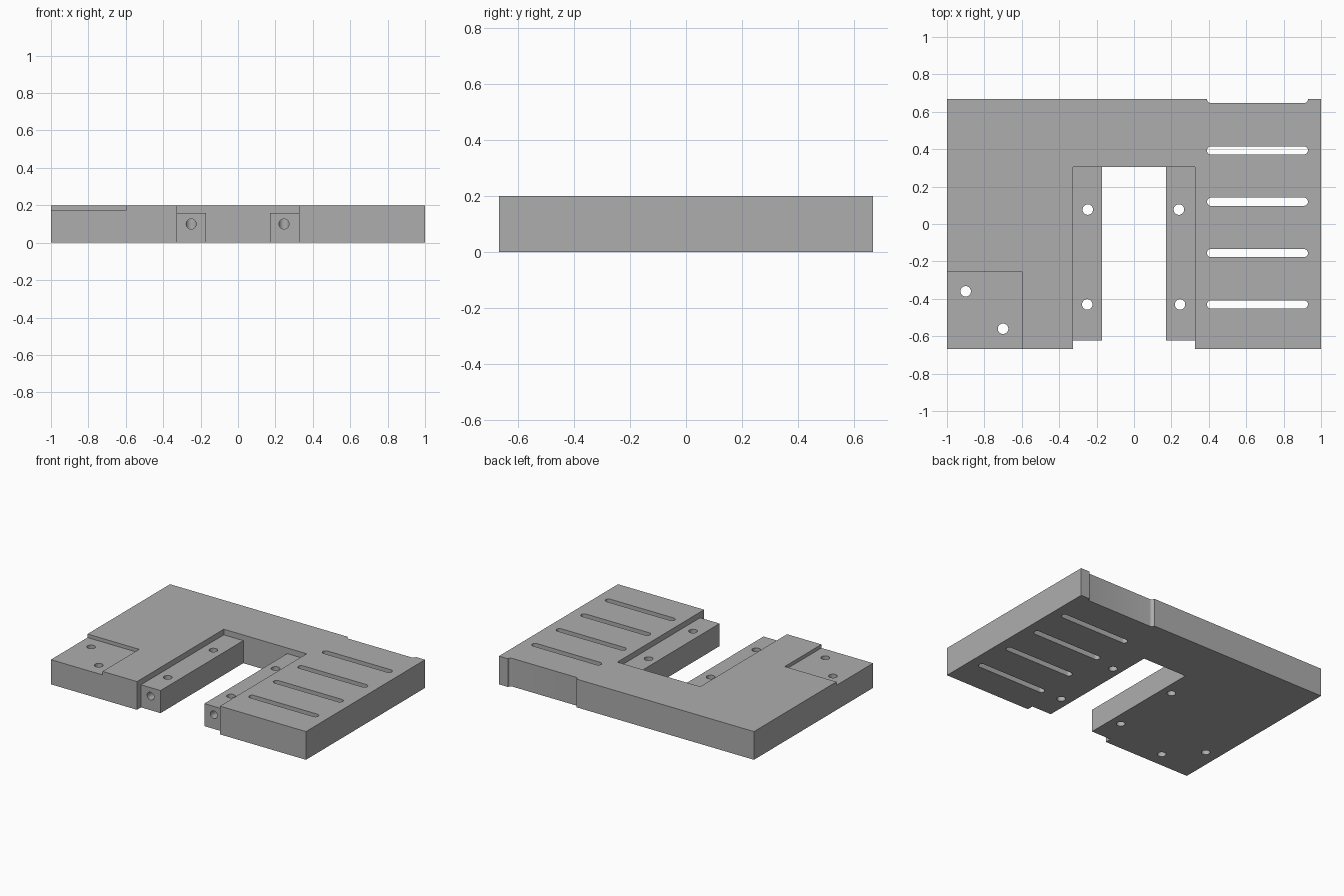
import bpy, bmesh
from math import pi, sin, cos
from mathutils import Matrix

cube = bpy.data.objects.get("Cube")
if cube:
    bpy.data.objects.remove(cube, do_unlink=True)

grey = bpy.data.materials.new("plain grey")
grey.use_nodes = True
colour = (0.42, 0.42, 0.42, 1)
grey.diffuse_color = colour
grey.node_tree.nodes["Principled BSDF"].inputs["Base Color"].default_value = colour

FRONT, BACK, TOP = -0.667, 0.667, 0.2


def prism(name, outline, z0, z1, matrix=Matrix()):
    """Extrude a counter-clockwise outline from z0 to z1."""
    bm = bmesh.new()
    face = bm.faces.new([bm.verts.new((x, y, z0)) for x, y in outline])
    side = bmesh.ops.extrude_face_region(bm, geom=[face])["geom"]
    top = [v for v in side if isinstance(v, bmesh.types.BMVert)]
    bmesh.ops.translate(bm, verts=top, vec=(0, 0, z1 - z0))
    bmesh.ops.recalc_face_normals(bm, faces=bm.faces)
    bm.transform(matrix)
    mesh = bpy.data.meshes.new(name)
    bm.to_mesh(mesh)
    bm.free()
    mesh.materials.append(grey)
    obj = bpy.data.objects.new(name, mesh)
    bpy.context.collection.objects.link(obj)
    return obj


def rect(x0, x1, y0, y1):
    return [(x0, y0), (x1, y0), (x1, y1), (x0, y1)]


def circle(x, y, r, n=32):
    return [(x + r * cos(2 * pi * i / n), y + r * sin(2 * pi * i / n)) for i in range(n)]


def slot(x0, x1, y, r, n=12):
    right = [(x1 - r + r * sin(pi * i / n), y - r * cos(pi * i / n)) for i in range(n + 1)]
    left = [(x0 + r - r * sin(pi * i / n), y + r * cos(pi * i / n)) for i in range(n + 1)]
    return right + left


def cut(outline, z0=-0.1, z1=0.3, matrix=Matrix()):
    """Subtract a prism from the plate."""
    cutter = prism("cutter", outline, z0, z1, matrix)
    cutter.hide_render = True
    mod = plate.modifiers.new("cut", "BOOLEAN")
    mod.operation, mod.solver, mod.object = "DIFFERENCE", "EXACT", cutter
    bpy.ops.object.modifier_apply(modifier=mod.name)
    bpy.data.objects.remove(cutter, do_unlink=True)


# Base plate with its central opening
w, rail, inner = 0.325, 0.172, 0.305
setback = -0.622
plate = prism("slotted_plate", [
    (-1, FRONT), (-w, FRONT), (-w, setback), (-rail, setback),
    (-rail, inner), (rail, inner), (rail, setback), (w, setback),
    (w, FRONT), (1, FRONT), (1, BACK), (-1, BACK)], 0, TOP)
bpy.context.view_layer.objects.active = plate
plate.select_set(True)

# Lowered rails and the corner recess
cut(rect(-w, w, -0.8, inner), 0.16)
cut(rect(-1.1, -0.595, -0.8, -0.257), 0.175)

# Row of slots, the last one open to the back edge
for i in range(5):
    cut(slot(0.39, 0.93, -0.43 + 0.2745 * i, 0.022))

# Screw holes through the recess and rails
for x, y in [(-0.9, -0.36), (-0.7, -0.56), (-0.247, 0.077),
             (0.24, 0.077), (-0.25, -0.43), (0.246, -0.43)]:
    cut(circle(x, y, 0.028))

# Front bores in the rail ends, meeting the front screw holes
for x in (-0.25, 0.246):
    cut(circle(x, 0.1, 0.027), 0.43, 0.8, Matrix.Rotation(pi / 2, 4, "X"))

bpy.ops.object.shade_smooth_by_angle(angle=pi / 6)
